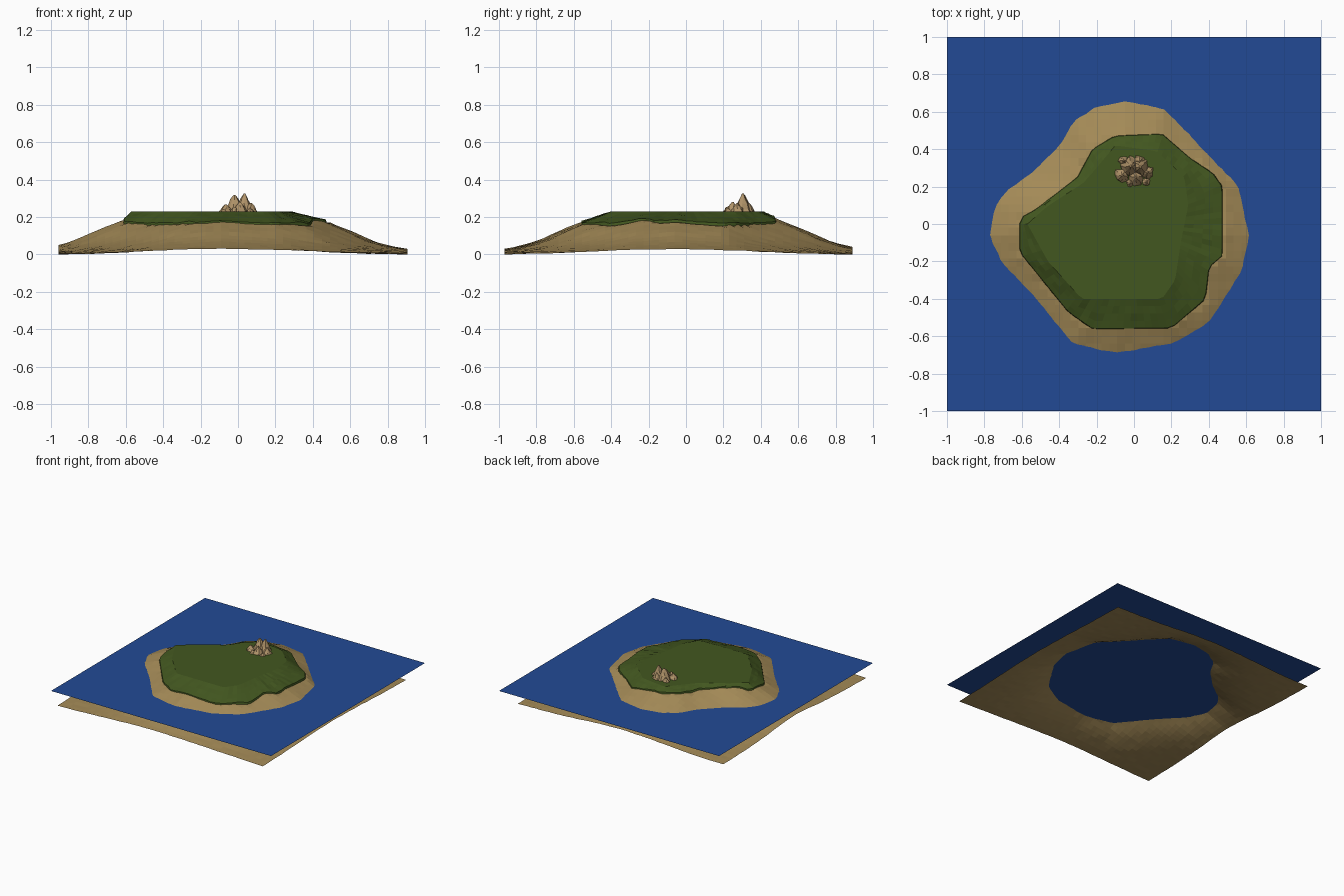
import bpy, bmesh, math, random
from math import atan2, hypot, tau, exp, sin, cos

if "Cube" in bpy.data.objects:
    bpy.data.objects.remove(bpy.data.objects["Cube"])

random.seed(4)
SEA = 0.122
TOP = 0.23

# outlines seen from above: shoreline, grass rim, flat plateau
COAST = [(-.05, .67), (.165, .625), (.3, .49), (.43, .34), (.57, .2), (.625, -.06),
         (.59, -.25), (.47, -.44), (.395, -.545), (.2, -.65), (-.1, -.70), (-.33, -.65),
         (-.41, -.555), (-.555, -.38), (-.715, -.21), (-.785, -.06), (-.75, .1),
         (-.69, .18), (-.53, .3), (-.395, .44), (-.33, .555), (-.21, .635)]
GRASS = [(-.61, .03), (-.52, .08), (-.3, .25), (-.22, .4), (-.1, .47), (.15, .48),
         (.3, .35), (.42, .27), (.47, .2), (.47, -.17), (.40, -.23), (.38, -.4),
         (.2, -.555), (-.22, -.56), (-.35, -.47), (-.61, -.15)]
PLATEAU = [(-.57, 0), (-.46, -.2), (-.28, -.4), (.15, -.4), (.22, -.3), (.25, -.1),
           (.29, .1), (.27, .25), (.12, .39), (-.1, .42), (-.2, .3), (-.27, .22), (-.47, .09)]


def material(name, rgb):
    m = bpy.data.materials.new(name)
    m.diffuse_color = (*rgb, 1)
    m.use_nodes = True
    m.node_tree.nodes["Principled BSDF"].inputs["Base Color"].default_value = m.diffuse_color
    return m


def finish(name, bm, mat):
    bmesh.ops.recalc_face_normals(bm, faces=bm.faces)
    me = bpy.data.meshes.new(name)
    bm.to_mesh(me)
    bm.free()
    me.materials.append(mat)
    ob = bpy.data.objects.new(name, me)
    bpy.context.collection.objects.link(ob)
    return ob


def reach(outline, a):
    """Distance from the origin to a closed outline in direction a."""
    dx, dy = cos(a), sin(a)
    best = 0.01
    for (x1, y1), (x2, y2) in zip(outline, outline[1:] + outline[:1]):
        ex, ey = x2 - x1, y2 - y1
        det = dx * ey - dy * ex
        if abs(det) < 1e-9:
            continue
        t = (x1 * ey - y1 * ex) / det
        u = (x1 * dy - y1 * dx) / det
        if t > 0 and -1e-6 <= u <= 1 + 1e-6:
            best = max(best, t)
    return best


def rim_height(rc, rg):
    return min(0.218, max(0.165, SEA + 0.40 * (rc - rg)))


def ground(x, y):
    """Island height: plateau, grass slope, beach, then fading sea bed."""
    a, r = atan2(y, x), hypot(x, y)
    rc, rg, rp = (reach(o, a) for o in (COAST, GRASS, PLATEAU))
    hg = rim_height(rc, rg)
    if r < rp:
        return TOP
    if r < rg:
        return TOP + (hg - TOP) * (r - rp) / (rg - rp)
    if r < rc:
        return hg + (SEA - hg) * (r - rg) / (rc - rg)
    return SEA * exp(-(r - rc) / 0.22)


# sand: gridded height field, kept just under the grass
bm = bmesh.new()
N = 45
bmesh.ops.create_grid(bm, x_segments=N, y_segments=N, size=1)
for v in bm.verts:
    x, y = -0.0275 + v.co.x * 0.9325, -0.04 + v.co.y * 0.93
    a, r = atan2(y, x), hypot(x, y)
    under = 0.012 if r < reach(GRASS, a) - 0.01 else 0
    v.co = (x, y, ground(x, y) - under + random.uniform(-.0015, .0015))
low = min(v.co.z for v in bm.verts)
for v in bm.verts:
    v.co.z -= low
finish("sand", bm, material("sand", (0.37, 0.255, 0.095)))

# grass: ringed cap with a ragged rim tucked into the sand
bm = bmesh.new()
S = 90
rings = []
for k in range(8):
    ring = []
    for i in range(S):
        a = tau * i / S
        rc, rg, rp = (reach(o, a) for o in (COAST, GRASS, PLATEAU))
        hg = rim_height(rc, rg)
        if k < 3:
            r, z = rp * (k + 1) / 3, TOP
        elif k < 7:
            t = (k - 2) / 4
            j = random.uniform(-.003, .003)
            r, z = rp + (rg - rp) * t, TOP + (hg + 0.004 - TOP) * t + j
        else:
            r, z = rg + 0.004, hg - 0.012
        ring.append(bm.verts.new((r * cos(a), r * sin(a), z)))
    rings.append(ring)
for lo, hi in zip(rings, rings[1:]):
    for i in range(S):
        j = (i + 1) % S
        bm.faces.new((lo[i], lo[j], hi[j], hi[i]))
bm.faces.new(rings[0])
finish("grass", bm, material("grass", (0.055, 0.095, 0.014)))

# water: flat square sheet
bm = bmesh.new()
bmesh.ops.create_grid(bm, x_segments=1, y_segments=1, size=1)
for v in bm.verts:
    v.co.z = SEA
finish("water", bm, material("water", (0.016, 0.068, 0.30)))

# rocks: cluster of craggy tapering peaks
rock = material("rock", (0.43, 0.29, 0.14))


def crag(name, x, y, radius, top):
    bm = bmesh.new()
    n, base, prev = 8, TOP - 0.015, None
    for t, w in ((0, 1), (.25, .85), (.5, .62), (.75, .38), (1, .1)):
        ring = []
        for i in range(n):
            a = tau * (i + random.uniform(-.25, .25)) / n
            r = radius * w * random.uniform(.78, 1.12)
            z = base + (top - base) * t
            if 0 < t < 1:
                z += random.uniform(-.005, .005)
            ring.append(bm.verts.new((x + r * cos(a), y + r * sin(a), z)))
        if prev:
            for i in range(n):
                j = (i + 1) % n
                bm.faces.new((prev[i], prev[j], ring[j], ring[i]))
        else:
            bm.faces.new(ring)
        prev = ring
    bm.faces.new(prev)
    finish(name, bm, rock)


for i, (x, y, r, top) in enumerate([
        (.035, .305, .055, .325), (-.018, .31, .058, .318), (.07, .275, .045, .275),
        (-.065, .26, .05, .268), (.01, .25, .05, .28), (.065, .225, .03, .25),
        (-.055, .34, .035, .26), (.03, .335, .04, .275), (-.02, .22, .03, .255)]):
    crag(f"rock_peak_{i + 1}", x, y, r, top)
